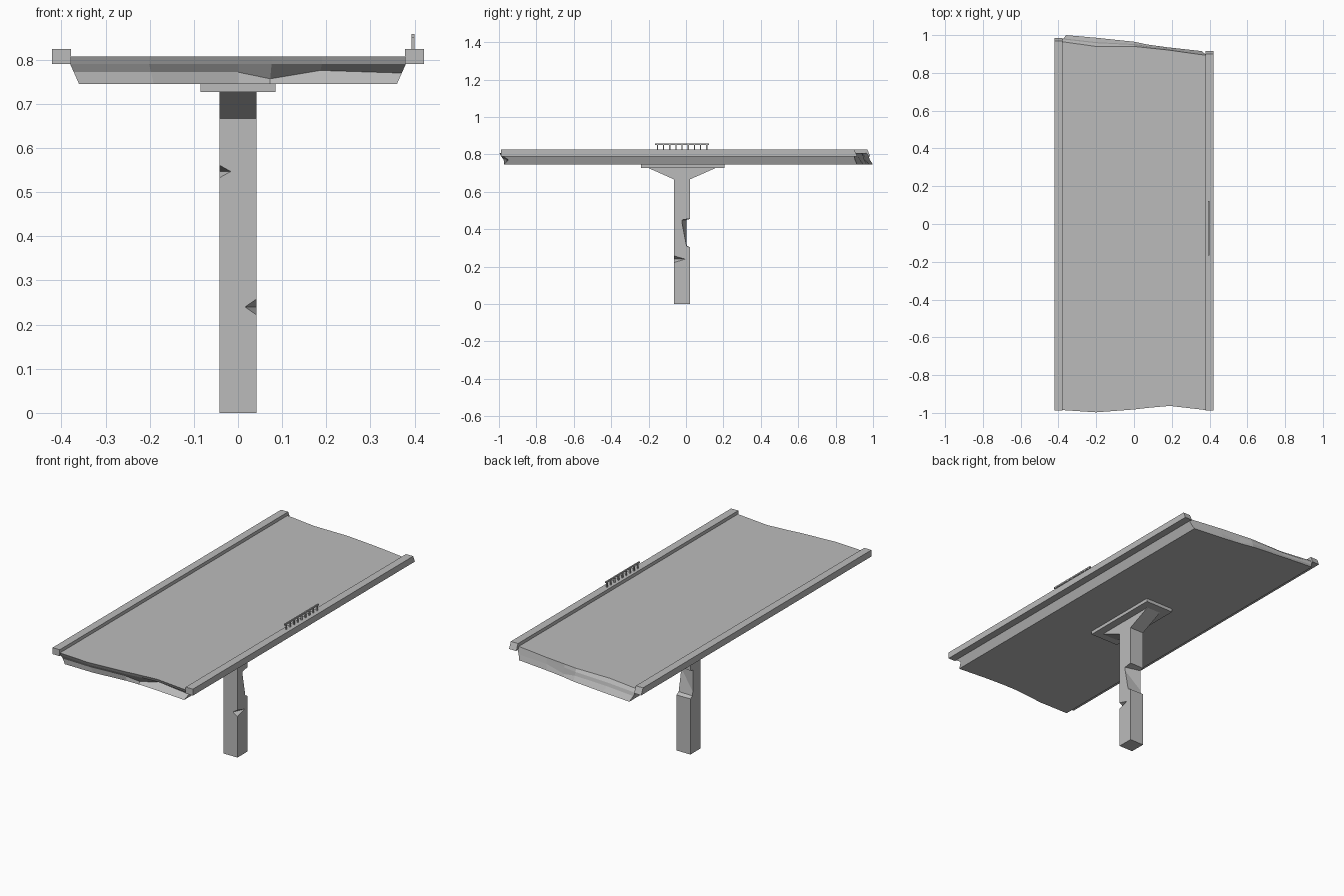
import bpy
import bmesh

cube = bpy.data.objects.get("Cube")
if cube:
    bpy.data.objects.remove(cube)


def make_material(name, colour):
    mat = bpy.data.materials.new(name)
    mat.use_nodes = True
    mat.diffuse_color = colour
    mat.node_tree.nodes["Principled BSDF"].inputs["Base Color"].default_value = colour
    return mat


concrete = make_material("concrete grey", (0.5, 0.5, 0.5, 1))


def finish(name, bm):
    bmesh.ops.recalc_face_normals(bm, faces=bm.faces)
    mesh = bpy.data.meshes.new(name)
    bm.to_mesh(mesh)
    bm.free()
    mesh.materials.append(concrete)
    obj = bpy.data.objects.new(name, mesh)
    bpy.context.collection.objects.link(obj)
    return obj


def hull(name, points):
    """Convex solid around a few corner points."""
    bm = bmesh.new()
    for p in points:
        bm.verts.new(p)
    bmesh.ops.convex_hull(bm, input=bm.verts[:])
    bmesh.ops.dissolve_limit(bm, angle_limit=0.01, verts=bm.verts[:], edges=bm.edges[:])
    return finish(name, bm)


def box(name, xs, ys, zs):
    return hull(name, [(x, y, z) for x in xs for y in ys for z in zs])


def cut(target, cutter):
    cutter.hide_render = True
    mod = target.modifiers.new("cut", "BOOLEAN")
    mod.operation = "DIFFERENCE"
    mod.solver = "EXACT"
    mod.object = cutter
    bpy.context.view_layer.objects.active = target
    bpy.ops.object.modifier_apply(modifier=mod.name)
    bpy.data.objects.remove(cutter)


# Deck: cross-section stations, each with ragged front and back ends
# station: x fraction, front y (top, middle, bottom), back y (top, bottom), middle height
stations = [
    (-1.0, (-0.985, -0.970, -0.970), (0.965, 1.000), 0.772),
    (-0.53, (-0.997, -0.975, -0.972), (0.940, 0.985), 0.772),
    (0.0, (-0.982, -0.960, -0.955), (0.940, 0.965), 0.772),
    (0.2, (-0.973, -0.945, -0.955), (0.932, 0.950), 0.757),
    (0.5, (-0.963, -0.925, -0.960), (0.920, 0.935), 0.776),
    (1.0, (-0.985, -0.950, -0.975), (0.893, 0.915), 0.770),
]
bm = bmesh.new()
rings = []
for f, front, back, mid in stations:
    w_mid = 0.36 + 0.02 * (mid - 0.745) / 0.045
    mid_back = sum(back) / 2
    loop = [(0.38, front[0], 0.807), (0.38, front[0] + 0.008, 0.79), (w_mid, front[1], mid),
            (0.36, front[2], 0.745), (0.36, back[1], 0.745), (w_mid, mid_back, mid),
            (0.38, mid_back - 0.005, 0.79), (0.38, back[0], 0.807)]
    rings.append([bm.verts.new((f * w, y, z)) for w, y, z in loop])
for a, b in zip(rings, rings[1:]):
    for i in range(len(a)):
        j = (i + 1) % len(a)
        bm.faces.new((a[i], a[j], b[j], b[i]))
for ring in (rings[0], rings[-1]):
    bm.faces.new((ring[0], ring[1], ring[6], ring[7]))
    bm.faces.new((ring[1], ring[2], ring[5], ring[6]))
    bm.faces.new((ring[2], ring[3], ring[4], ring[5]))
finish("deck", bm)

# Raised kerbs along both edges, with broken sloping back ends
for name, side, back in (("right_kerb", -1, 0.97), ("left_kerb", 1, 0.9)):
    pts = []
    for x in (0.378, 0.421):
        for z, extra in ((0.79, 0.015), (0.825, 0)):
            pts.append((side * x, -0.988, z))
            pts.append((side * x, back + extra, z))
    hull(name, pts)

# Railing fragment on the left kerb
box("rail_bar", (0.393, 0.4), (-0.167, 0.122), (0.85, 0.858))
for i in range(9):
    y = -0.153 + i * 0.033
    box("rail_post", (0.393, 0.4), (y - 0.003, y + 0.003), (0.824, 0.852))

# Bearing plate under the deck
box("bearing_plate", (-0.085, 0.085), (-0.24, 0.205), (0.727, 0.746))

# Pillar: T-shaped side profile pushed across its width
profile = [(-0.065, 0), (0.022, 0), (0.022, 0.667), (0.16, 0.728), (-0.203, 0.728), (-0.065, 0.667)]
bm = bmesh.new()
face = bm.faces.new([bm.verts.new((-0.042, y, z)) for y, z in profile])
geo = bmesh.ops.extrude_face_region(bm, geom=[face])["geom"]
bmesh.ops.translate(bm, vec=(0.084, 0, 0), verts=[g for g in geo if isinstance(g, bmesh.types.BMVert)])
pillar = finish("pillar", bm)


# Chips knocked out of the front edges
def chip(side, z, half, depth):
    corner = (side * 0.044, -0.067)
    reach = side * 0.015
    points = [(*corner, z - half), (*corner, z + half), (reach, -0.067, z),
              (side * 0.044, depth, z), (side * 0.06, -0.09, z)]
    cut(pillar, hull("chip_cutter", points))


chip(1, 0.24, 0.02, 0.0)
chip(-1, 0.547, 0.016, -0.02)

# Large bite out of the back, deeper towards the left side
bite = []
for x, top, bottom in ((0.06, -0.025, 0.002), (-0.06, 0.006, 0.006)):
    bite += [(x, top, 0.45), (x, bottom, 0.312), (x, 0.06, 0.462), (x, 0.06, 0.28)]
cut(pillar, hull("bite_cutter", bite))
